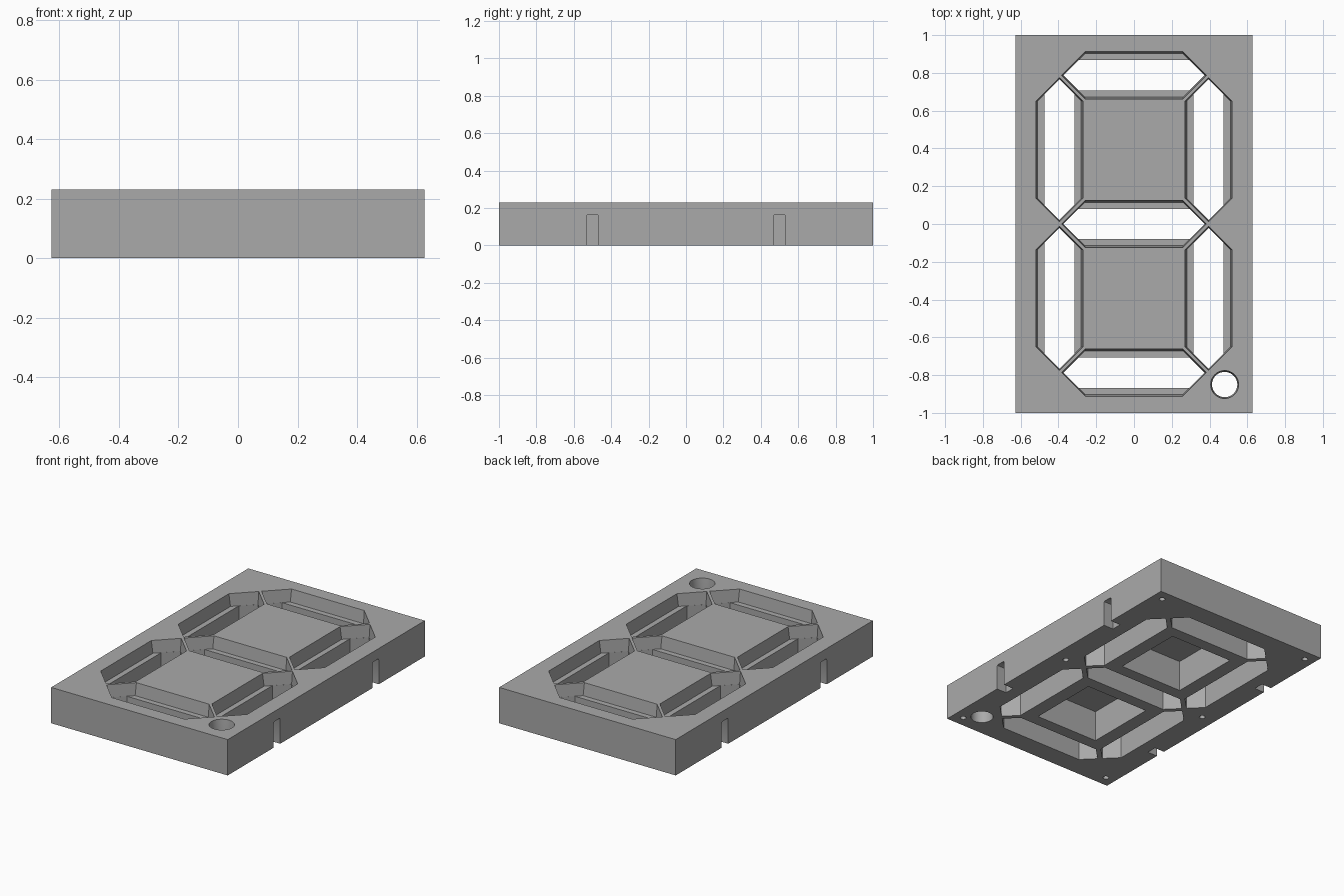
import bpy, bmesh, math
from mathutils import Vector

cube = bpy.data.objects.get("Cube")
if cube:
    bpy.data.objects.remove(cube, do_unlink=True)

HALF_X, HALF_Y, TOP = 0.627, 1.0, 0.23
NODE_X, NODE_Y = 0.395, 0.787
LEDGE = 0.15

grey = bpy.data.materials.new("plain grey")
grey.use_nodes = True
colour = (0.4, 0.4, 0.4, 1)
grey.diffuse_color = colour
grey.node_tree.nodes["Principled BSDF"].inputs["Base Color"].default_value = colour


def loft(bm, rings):
    """Closed solid through rings with equal point counts."""
    loops = [[bm.verts.new(p) for p in ring] for ring in rings]
    n = len(loops[0])
    for a, b in zip(loops, loops[1:]):
        for i in range(n):
            j = (i + 1) % n
            bm.faces.new((a[i], a[j], b[j], b[i]))
    bm.faces.new(loops[0][::-1])
    bm.faces.new(loops[-1])


def rectangle(cx, cy, hx, hy, z):
    return [(cx - hx, cy - hy, z), (cx + hx, cy - hy, z),
            (cx + hx, cy + hy, z), (cx - hx, cy + hy, z)]


def circle(cx, cy, r, z, n):
    return [(cx + r * math.cos(math.tau * i / n), cy + r * math.sin(math.tau * i / n), z)
            for i in range(n)]


def hexagon(a, b, width, gap, z):
    """Pointed bar outline between two skeleton nodes."""
    mid, along = (a + b) / 2, (b - a).normalized()
    side = Vector((-along.y, along.x))
    tip = (b - a).length / 2 - gap
    outline = [(tip, 0), (tip - width, width), (width - tip, width),
               (-tip, 0), (width - tip, -width), (tip - width, -width)]
    return [(*(mid + along * u + side * v), z) for u, v in outline]


def make_object(name, bm):
    bmesh.ops.recalc_face_normals(bm, faces=bm.faces)
    mesh = bpy.data.meshes.new(name)
    bm.to_mesh(mesh)
    bm.free()
    obj = bpy.data.objects.new(name, mesh)
    bpy.context.collection.objects.link(obj)
    return obj


# Solid block
bm = bmesh.new()
loft(bm, [rectangle(0, 0, HALF_X, HALF_Y, z) for z in (0, TOP)])
housing = make_object("display_housing", bm)
housing.data.materials.append(grey)

cut = bmesh.new()

# Seven light wells: narrow shaft, ledge, then slightly tapered mouth
nodes = {(i, j): Vector((i * NODE_X, j * NODE_Y)) for i in (-1, 1) for j in (-1, 0, 1)}
bars = [(nodes[-1, j], nodes[1, j]) for j in (-1, 0, 1)]
bars += [(nodes[i, j], nodes[i, j + 1]) for i in (-1, 1) for j in (-1, 0)]
for a, b in bars:
    loft(cut, [hexagon(a, b, 0.08, 0.021, -0.05),
               hexagon(a, b, 0.08, 0.021, LEDGE),
               hexagon(a, b, 0.115, 0.02, LEDGE),
               hexagon(a, b, 0.125, 0.012, TOP),
               hexagon(a, b, 0.125, 0.012, TOP + 0.05)])

# Hollow undersides of the two islands
for s in (-1, 1):
    loft(cut, [rectangle(0, s * NODE_Y / 2, 0.225, 0.235, z) for z in (-0.05, 0.2)])

# Round point well
loft(cut, [circle(0.48, -0.85, r, z, 48) for r, z in
           ((0.067, -0.05), (0.067, LEDGE), (0.074, TOP), (0.074, TOP + 0.05))])

# Blind peg holes underneath
for x, y in [(0.56, 0.93), (0.56, -0.93), (0.535, 0)]:
    for s in (-1, 1):
        loft(cut, [circle(s * x, y, 0.018, z, 20) for z in (-0.05, 0.1)])

# Side notches with softened top corners
notch = [(-0.033, -0.05), (0.033, -0.05), (0.033, 0.155), (0.03, 0.162),
         (0.023, 0.165), (-0.023, 0.165), (-0.03, 0.162), (-0.033, 0.155)]
for s in (-1, 1):
    for y in (-0.5, 0.5):
        loft(cut, [[(s * x, y + u, z) for u, z in notch]
                   for x in (HALF_X - 0.07, HALF_X + 0.05)])

cutter = make_object("well_cutter", cut)
cutter.hide_render = True

# Carve the block, then drop the cutter
boolean = housing.modifiers.new("wells", "BOOLEAN")
boolean.operation = "DIFFERENCE"
boolean.solver = "EXACT"
boolean.object = cutter
bpy.context.view_layer.update()
carved = bpy.data.meshes.new_from_object(
    housing.evaluated_get(bpy.context.evaluated_depsgraph_get()))
housing.modifiers.clear()
housing.data = carved
carved.name = "display_housing"
carved.materials.clear()
carved.materials.append(grey)
for poly in carved.polygons:
    poly.material_index = 0
bpy.data.objects.remove(cutter, do_unlink=True)

# Smooth only the round walls
bpy.ops.object.select_all(action="DESELECT")
housing.select_set(True)
bpy.context.view_layer.objects.active = housing
bpy.ops.object.shade_smooth_by_angle(angle=math.radians(25))
